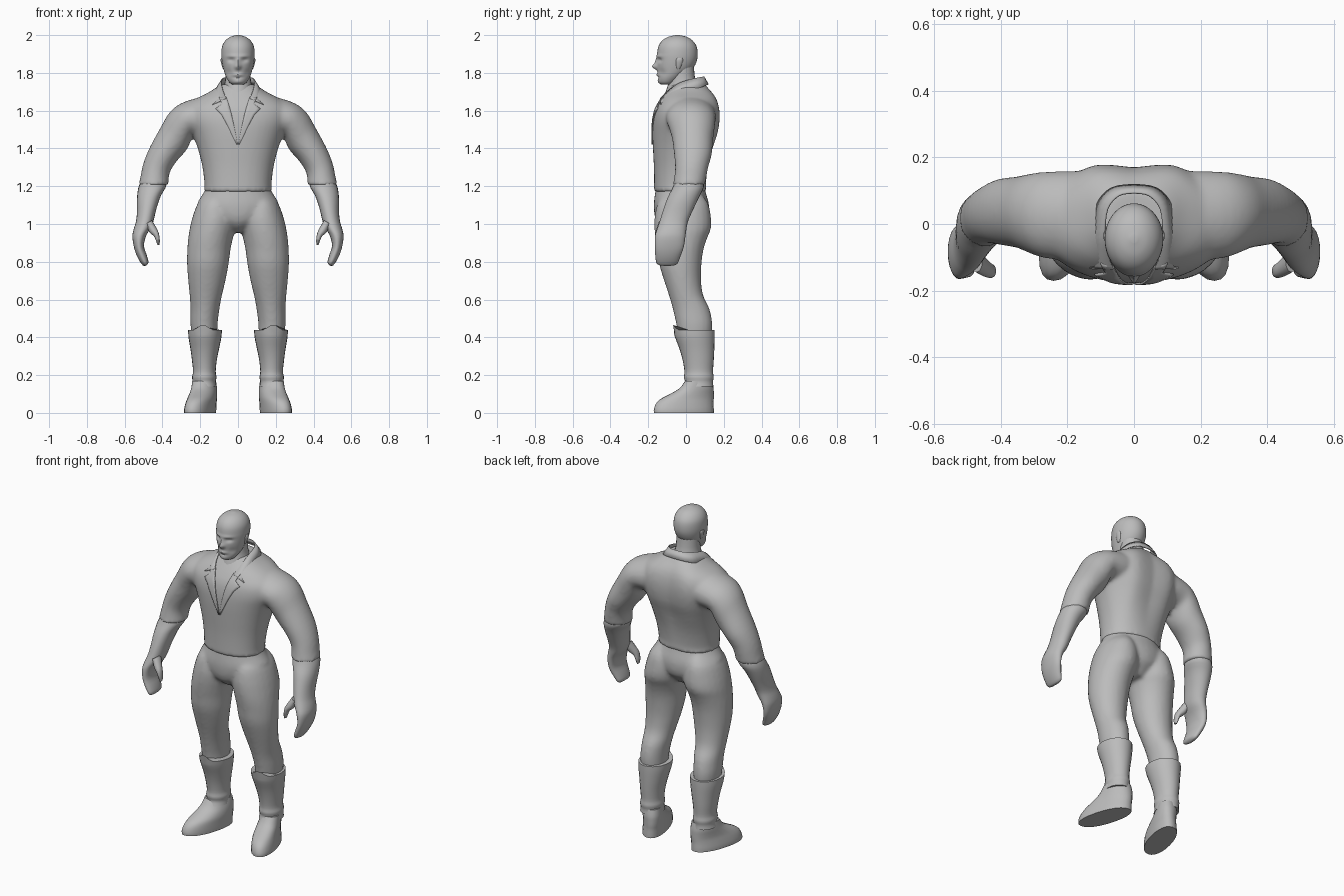
import bpy, bmesh, math
from mathutils import Vector
from mathutils.bvhtree import BVHTree

grey = bpy.data.materials.new("plain_grey")
grey.diffuse_color = (0.5, 0.5, 0.5, 1)


def spline(pts, k):
    """Smooth interpolation through tuples, k steps per span."""
    out = []
    for i in range(len(pts) - 1):
        a, b, c, d = (pts[max(0, min(len(pts) - 1, i + j))] for j in (-1, 0, 1, 2))
        for s in range(k):
            t = s / k
            out.append(tuple(0.5 * (2 * q + (r - p) * t + (2 * p - 5 * q + 4 * r - w) * t * t
                                    + (3 * q - p - 3 * r + w) * t ** 3)
                             for p, q, r, w in zip(a, b, c, d)))
    return out + [tuple(pts[-1])]


def loft(bm, rings, seg=24, k=3, n=2.0, skew=0.0, side=1, deform=None):
    """Rings are (x1, z1, x2, z2, y_front, y_back); capped at both ends."""
    loops = []
    for x1, z1, x2, z2, yf, yb in spline(rings, k):
        loop = []
        for s in range(seg):
            a = 2 * math.pi * s / seg
            c, d = (math.copysign(abs(f) ** (2 / n), f) for f in (math.cos(a), math.sin(a)))
            dy = d * (yb - yf) / 2
            p = Vector(((x1 + x2) / 2 + c * (x1 - x2) / 2 + skew * dy,
                        (yf + yb) / 2 + dy, (z1 + z2) / 2 + c * (z1 - z2) / 2))
            if deform:
                p = deform(p)
            loop.append(bm.verts.new((p.x * side, p.y, p.z)))
        loops.append(loop)
    for a, b in zip(loops, loops[1:]):
        for s in range(seg):
            t = (s + 1) % seg
            bm.faces.new((a[s], a[t], b[t], b[s]))
    bm.faces.new(loops[0])
    bm.faces.new(loops[-1])


def level(rows):
    """Symmetric level rings from (z, half_width, y_front, y_back)."""
    return [(w, z, -w, z, f, b) for z, w, f, b in rows]


def leg_level(rows):
    """Level rings from (z, x_outer, x_inner, y_front, y_back)."""
    return [(o, z, i, z, f, b) for z, o, i, f, b in rows]


def finish(name, bm, blend=0, thick=0):
    bmesh.ops.recalc_face_normals(bm, faces=bm.faces)
    me = bpy.data.meshes.new(name)
    bm.to_mesh(me)
    bm.free()
    me.materials.append(grey)
    ob = bpy.data.objects.new(name, me)
    bpy.context.collection.objects.link(ob)
    bpy.context.view_layer.objects.active = ob
    for o in bpy.context.selected_objects:
        o.select_set(False)
    ob.select_set(True)
    bpy.ops.object.shade_smooth_by_angle(angle=math.radians(50))
    if blend:
        m = ob.modifiers.new("blend", 'REMESH')
        m.mode, m.voxel_size, m.use_smooth_shade = 'VOXEL', 0.011, True
        m = ob.modifiers.new("soften", 'SMOOTH')
        m.factor, m.iterations = 0.5, blend
    if thick:
        m = ob.modifiers.new("thickness", 'SOLIDIFY')
        m.thickness, m.offset = thick, 0
    return ob


# jacket: torso (with shoulder blades and a spine hollow) and sleeves blended
def back(p):
    if p.y > 0 and p.z < 1.72:
        f = min(1, max(0, (p.z - 1.2) / .2))
        p.y += f * (.012 * math.exp(-((abs(p.x) - .125) / .055) ** 2)
                    - .008 * math.exp(-(p.x / .04) ** 2))
    return p


bm = bmesh.new()
loft(bm, level([(1.168, .184, -.17, .112), (1.2, .177, -.169, .105), (1.3, .188, -.17, .118),
                (1.4, .213, -.175, .143), (1.48, .243, -.178, .168), (1.55, .275, -.175, .177),
                (1.61, .275, -.162, .175), (1.66, .225, -.135, .163), (1.7, .15, -.108, .14),
                (1.74, .09, -.08, .1)]), 48, n=2.2, deform=back)
sleeve = [(.12, 1.685, .1, 1.5, -.11, .15), (.2, 1.672, .15, 1.47, -.112, .16),
          (.3, 1.64, .235, 1.465, -.103, .157),
          (.362, 1.592, .255, 1.425, -.088, .152), (.408, 1.515, .277, 1.385, -.073, .144),
          (.468, 1.405, .322, 1.335, -.064, .137), (.502, 1.32, .358, 1.28, -.058, .118),
          (.518, 1.245, .367, 1.235, -.064, .107), (.528, 1.205, .365, 1.205, -.07, .1)]
for s in (1, -1):
    loft(bm, sleeve, side=s)
jacket = finish("jacket", bm, blend=8)

# trousers: pelvis and both legs blended together
bm = bmesh.new()
loft(bm, level([(1.23, .158, -.155, .09), (1.17, .18, -.163, .104), (1.1, .216, -.171, .122),
                (1.03, .17, -.163, .116), (.985, .085, -.135, .08), (.955, .05, -.09, .05)]),
     32, n=2.0)
leg = leg_level([(1.16, .165, .06, -.11, .08), (1.11, .212, .03, -.15, .117),
                 (1.04, .24, .008, -.166, .132),
                 (.975, .256, .014, -.167, .132), (.92, .264, .028, -.162, .11),
                 (.86, .269, .04, -.153, .092),
                 (.785, .27, .05, -.142, .082), (.7, .264, .066, -.116, .08),
                 (.62, .256, .085, -.09, .092), (.55, .252, .098, -.07, .125),
                 (.47, .252, .108, -.052, .14), (.4, .245, .11, -.04, .135)])
for s in (1, -1):
    loft(bm, leg, side=s)
finish("trousers", bm, blend=6)


# boots with a peaked front rim, ankle folds and turned-out feet
def peak(p):
    if p.z > .42 and p.y < .04:
        p.z += .035 * max(0, 1 - abs(p.x - .185) / .05)
    return p


shaft = leg_level([(.438, .264, .085, -.068, .152), (.4, .262, .088, -.058, .152),
                   (.34, .252, .1, -.035, .15), (.28, .244, .112, -.018, .147),
                   (.22, .238, .118, -.008, .143), (.19, .243, .114, -.011, .147),
                   (.165, .24, .118, -.006, .143), (.14, .244, .116, -.015, .145)])
foot = leg_level([(.17, .238, .12, -.004, .138), (.13, .243, .116, -.035, .146),
                  (.1, .25, .118, -.085, .147), (.075, .258, .122, -.132, .147),
                  (.05, .266, .126, -.158, .146), (.02, .272, .128, -.17, .147),
                  (0, .272, .129, -.17, .147)])
for s, label in ((1, "left"), (-1, "right")):
    bm = bmesh.new()
    loft(bm, shaft, side=s, deform=peak)
    loft(bm, foot, side=s, n=2.2, skew=-.26)
    finish(label + "_boot", bm)

# forearm and mitten hand, with a separate thumb
forearm = [(.508, 1.24, .385, 1.235, -.055, .09), (.528, 1.19, .38, 1.2, -.07, .094),
           (.535, 1.13, .408, 1.15, -.097, .068), (.535, 1.06, .432, 1.08, -.122, .035),
           (.541, 1.01, .445, 1.025, -.138, .012), (.553, .97, .458, .985, -.152, .003),
           (.559, .93, .485, .94, -.164, -.003), (.549, .87, .498, .885, -.165, -.012),
           (.53, .82, .483, .835, -.162, -.03), (.505, .782, .474, .8, -.155, -.045),
           (.49, .779, .48, .785, -.13, -.07)]
thumb = [(.49, 1.0, .455, 1.02, -.145, -.075), (.468, .955, .435, .985, -.157, -.1),
         (.445, .935, .42, .953, -.162, -.117), (.434, .91, .414, .915, -.16, -.122),
         (.426, .888, .416, .888, -.153, -.13)]
for s, label in ((1, "left"), (-1, "right")):
    bm = bmesh.new()
    loft(bm, forearm, side=s, n=2.1)
    loft(bm, thumb, 12, side=s)
    finish(label + "_forearm_and_hand", bm)


# head: features are soft bumps and hollows (x, z, width, height, push)
def face(p):
    if p.y < -.05:
        for x, z, w, h, push in ((0, 1.832, .014, .014, -.024), (0, 1.855, .01, .022, -.01),
                                 (.036, 1.868, .017, .011, .012), (.03, 1.888, .03, .008, -.005),
                                 (0, 1.79, .024, .006, -.008), (0, 1.775, .026, .004, .004),
                                 (0, 1.753, .022, .012, -.005), (.05, 1.80, .018, .02, .007)):
            p.y += push * math.exp(-((abs(p.x) - x) / w) ** 2 - ((p.z - z) / h) ** 2)
    return p


bm = bmesh.new()
loft(bm, level([(1.738, .028, -.13, -.07), (1.75, .046, -.143, -.05), (1.78, .064, -.149, -.012),
                (1.82, .077, -.152, .034), (1.86, .085, -.154, .056), (1.9, .088, -.153, .062),
                (1.94, .084, -.146, .056), (1.97, .068, -.127, .036), (1.99, .042, -.096, .006),
                (2.0, .01, -.055, -.034)]), 56, 6, deform=face)
finish("head", bm)

# ears
for s, label in ((1, "left"), (-1, "right")):
    bm = bmesh.new()
    loft(bm, [(.079, 1.82, .07, 1.82, -.048, -.034), (.085, 1.835, .07, 1.835, -.053, -.026),
              (.092, 1.865, .074, 1.865, -.055, -.016), (.09, 1.88, .076, 1.88, -.048, -.02)],
         12, side=s)
    finish(label + "_ear", bm)

# neck
bm = bmesh.new()
loft(bm, level([(1.66, .088, -.12, .08), (1.7, .082, -.108, .072), (1.76, .068, -.09, .05),
                (1.83, .066, -.085, .042)]))
finish("neck", bm)

# collar: folded band, high at the back and running down to the front points
inner = [(0, .094, 1.78), (.045, .086, 1.778), (.08, .045, 1.77), (.088, -.03, 1.748),
         (.08, -.09, 1.708), (.062, -.135, 1.665)]
outer = [(0, .118, 1.738), (.065, .108, 1.735), (.11, .06, 1.718), (.125, -.03, 1.698),
         (.13, -.085, 1.668), (.133, -.132, 1.63)]
bm = bmesh.new()
for s in (1, -1):
    strip = [[bm.verts.new((x * s, y, z)) for x, y, z in spline(e, 4)] for e in (inner, outer)]
    for i in range(len(strip[0]) - 1):
        bm.faces.new((strip[0][i], strip[0][i + 1], strip[1][i + 1], strip[1][i]))
bmesh.ops.remove_doubles(bm, verts=bm.verts, dist=.0005)
finish("collar", bm, thick=.006)

# lapels: thin plates laid on the chest, rows are (z, x_inner, x_outer)
bpy.context.view_layer.update()
tree = BVHTree.FromObject(jacket, bpy.context.evaluated_depsgraph_get())
rows = [(1.67, .062, .1), (1.635, .05, .085), (1.61, .042, .118), (1.58, .034, .088),
        (1.52, .021, .055), (1.42, .001, .006)]
for s, label in ((1, "left"), (-1, "right")):
    bm, grid = bmesh.new(), []
    for (z0, a0, b0), (z1, a1, b1) in zip(rows, rows[1:] + rows[-1:]):
        for t in ((0, .33, .67) if z1 < z0 else (0,)):
            z, a, b = z0 + (z1 - z0) * t, a0 + (a1 - a0) * t, b0 + (b1 - b0) * t
            line = []
            for i in range(5):
                x = (a + (b - a) * i / 4) * s
                hit = tree.ray_cast(Vector((x, -1, z)), Vector((0, 1, 0)))[0]
                line.append(bm.verts.new((x, (hit.y if hit else -.12) - .003, z)))
            grid.append(line)
    for p, q in zip(grid, grid[1:]):
        for i in range(4):
            bm.faces.new((p[i], p[i + 1], q[i + 1], q[i]))
    finish(label + "_lapel", bm, thick=.006)
